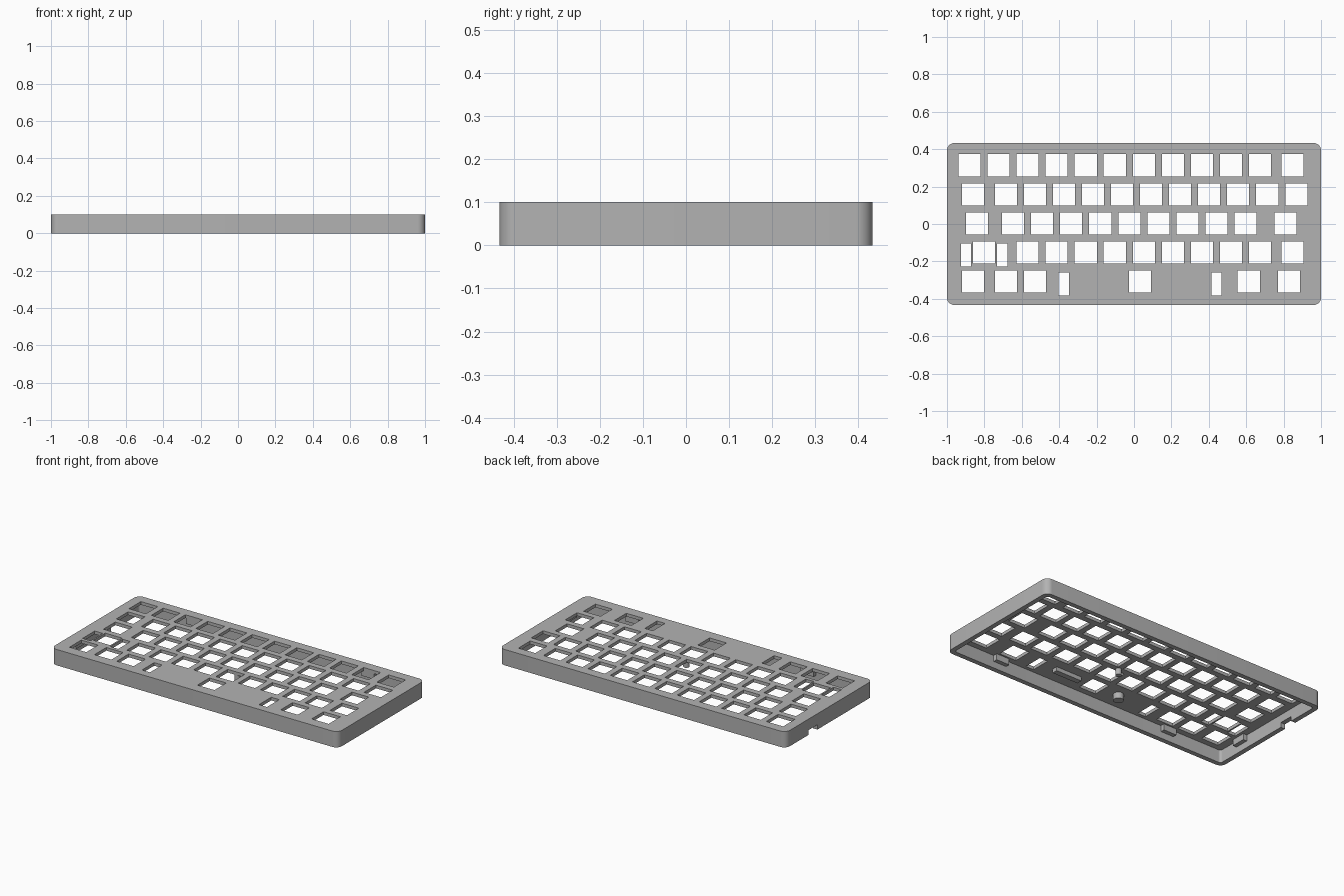
import bpy
import bmesh
import math
from mathutils import Matrix, Vector

if "Cube" in bpy.data.objects:
    bpy.data.objects.remove(bpy.data.objects["Cube"])

grey = bpy.data.materials.new("case_grey")
grey.use_nodes = True
COLOUR = (0.45, 0.45, 0.45, 1)
grey.diffuse_color = COLOUR
grey.node_tree.nodes["Principled BSDF"].inputs["Base Color"].default_value = COLOUR

HALF_X, HALF_Y, HEIGHT = 1.0, 0.433, 0.1
WALL, PLATE_Z = 0.03, 0.08
UNIT, LEFT, TOP_ROW = 0.1553, -0.957, 0.314   # key pitch, left key edge, first row
HOLE = 0.118


def finish(bm, name):
    bmesh.ops.recalc_face_normals(bm, faces=bm.faces)
    mesh = bpy.data.meshes.new(name)
    bm.to_mesh(mesh)
    bm.free()
    mesh.materials.append(grey)
    obj = bpy.data.objects.new(name, mesh)
    bpy.context.collection.objects.link(obj)
    return obj


def add_box(bm, centre, size):
    bmesh.ops.create_cube(bm, size=1, matrix=Matrix.LocRotScale(
        Vector(centre), None, Vector(size)))


def box(name, centre, size):
    bm = bmesh.new()
    add_box(bm, centre, size)
    return finish(bm, name)


def rounded_slab(name, hx, hy, radius, z0, z1, steps=8):
    bm = bmesh.new()
    verts = []
    for quarter, (sx, sy) in enumerate([(1, 1), (-1, 1), (-1, -1), (1, -1)]):
        for i in range(steps + 1):
            a = math.pi / 2 * (quarter + i / steps)
            verts.append(bm.verts.new((sx * (hx - radius) + radius * math.cos(a),
                                       sy * (hy - radius) + radius * math.sin(a), z0)))
    face = bm.faces.new(verts)
    top = bmesh.ops.extrude_face_region(bm, geom=[face])["geom"]
    bmesh.ops.translate(bm, vec=(0, 0, z1 - z0),
                        verts=[g for g in top if isinstance(g, bmesh.types.BMVert)])
    return finish(bm, name)


def cut(target, cutter):
    cutter.hide_render = True
    mod = target.modifiers.new("cut", 'BOOLEAN')
    mod.operation, mod.solver, mod.object = 'DIFFERENCE', 'EXACT', cutter
    bpy.context.view_layer.objects.active = target
    bpy.ops.object.modifier_apply(modifier=mod.name)
    bpy.data.objects.remove(cutter)


def smooth(obj):
    bpy.ops.object.select_all(action='DESELECT')
    obj.select_set(True)
    bpy.context.view_layer.objects.active = obj
    bpy.ops.object.shade_smooth_by_angle(angle=math.radians(30))


# Hollow case, open underneath
case = rounded_slab("case", HALF_X, HALF_Y, 0.04, 0, HEIGHT)
cut(case, rounded_slab("cavity_cutter", HALF_X - WALL, HALF_Y - WALL, 0.015, -0.1, PLATE_Z))

# Key widths per row, in key units
rows = [
    [1] * 11 + [1.25],
    [1.25] + [1] * 11,
    [1.5] + [1] * 9 + [1.75],
    [2] + [1] * 9 + [1.25],
    [1.25, 1, 1, 6.25, 1.25, 1.5],
]
stabiliser_offset = {2: 0.0965, 6.25: 0.408}

# Switch and stabiliser holes, plus the cable notch
bm = bmesh.new()
for r, widths in enumerate(rows):
    x, y = LEFT, TOP_ROW - r * UNIT
    for w in widths:
        cx = x + w * UNIT / 2
        if w == 1.25 and r == 4 and x > 0:
            cx -= 0.002
        add_box(bm, (cx, y, HEIGHT), (HOLE, HOLE, 0.1))
        for side in (-1, 1):
            if w in stabiliser_offset:
                add_box(bm, (cx + side * stabiliser_offset[w], y - 0.013, HEIGHT),
                        (0.056, 0.122, 0.1))
        x += w * UNIT
add_box(bm, (-HALF_X, 0.165, 0), (0.2, 0.09, 0.06))
cut(case, finish(bm, "hole_cutter"))
smooth(case)

# Support tabs along the inner walls
for side, label in ((-1, "front"), (1, "back")):
    for x, hand in ((-0.58, "right"), (0.64, "left")):
        box(f"{label}_{hand}_tab", (x, side * 0.392, 0.062), (0.09, 0.03, 0.04))
for side, hand in ((-1, "right"), (1, "left")):
    box(f"{hand}_end_tab", (side * 0.959, -0.22, 0.062), (0.03, 0.09, 0.04))

# Stiffening rib and posts under the plate
box("plate_rib", (0.245, -0.29, 0.07), (0.18, 0.035, 0.03))
for name, x, y, radius in (("centre_post", 0.05, -0.075, 0.018),
                           ("front_post", -0.13, -0.29, 0.03)):
    bm = bmesh.new()
    bmesh.ops.create_cone(bm, cap_ends=True, segments=24, radius1=radius, radius2=radius,
                          depth=0.04, matrix=Matrix.Translation((x, y, 0.062)))
    smooth(finish(bm, name))
